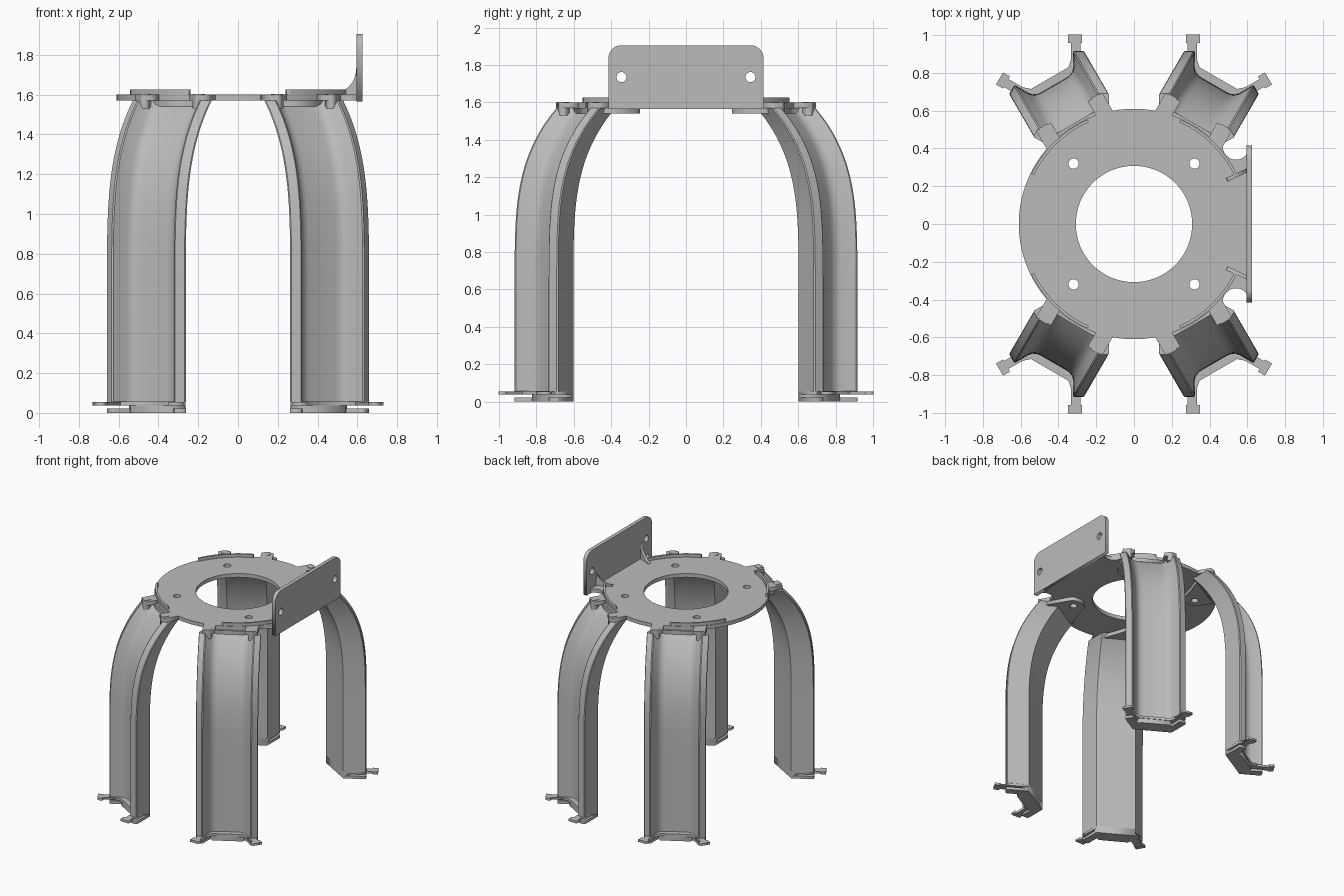
import bpy, bmesh, math
from mathutils import Matrix, Vector

cube = bpy.data.objects.get("Cube")
if cube:
    bpy.data.objects.remove(cube, do_unlink=True)

GREY = (0.5, 0.5, 0.5, 1)
grey = bpy.data.materials.new("plain grey")
grey.use_nodes = True
grey.diffuse_color = GREY
grey.node_tree.nodes["Principled BSDF"].inputs["Base Color"].default_value = GREY

LEG = Matrix.Rotation(math.radians(60), 4, 'Z')   # local x = outward, y = sideways
PLATE_LOW, PLATE_TOP = 1.57, 1.6
BOTH = (True, True)


def finish(name, bm, mirror=(False, False), smooth=False):
    """Turn a bmesh into a finished object, optionally mirrored about the centre."""
    bmesh.ops.remove_doubles(bm, verts=bm.verts, dist=0.0002)
    bmesh.ops.recalc_face_normals(bm, faces=bm.faces)
    mesh = bpy.data.meshes.new(name)
    bm.to_mesh(mesh)
    bm.free()
    mesh.materials.clear()
    mesh.materials.append(grey)
    obj = bpy.data.objects.new(name, mesh)
    bpy.context.collection.objects.link(obj)
    if any(mirror):
        mod = obj.modifiers.new("mirror", 'MIRROR')
        mod.use_axis = (*mirror, False)
        mod.use_mirror_merge = False
    if smooth:
        bpy.ops.object.select_all(action='DESELECT')
        obj.select_set(True)
        bpy.context.view_layer.objects.active = obj
        bpy.ops.object.shade_smooth_by_angle(angle=math.radians(25))


def prism(name, loops, low, high, matrix=Matrix(), mirror=(False, False)):
    """Extrude a flat outline, with further loops as holes, from low to high."""
    curve = bpy.data.curves.new(name, 'CURVE')
    curve.dimensions = '2D'
    curve.fill_mode = 'BOTH'
    curve.extrude = (high - low) / 2
    for loop in loops:
        spline = curve.splines.new('POLY')
        spline.points.add(len(loop) - 1)
        for point, (x, y) in zip(spline.points, loop):
            point.co = (x, y, 0, 1)
        spline.use_cyclic_u = True
    temp = bpy.data.objects.new(name + " outline", curve)
    bpy.context.collection.objects.link(temp)
    graph = bpy.context.evaluated_depsgraph_get()
    mesh = bpy.data.meshes.new_from_object(temp.evaluated_get(graph))
    bm = bmesh.new()
    bm.from_mesh(mesh)
    bpy.data.objects.remove(temp, do_unlink=True)
    bpy.data.curves.remove(curve)
    bpy.data.meshes.remove(mesh)
    bm.transform(matrix @ Matrix.Translation((0, 0, (low + high) / 2)))
    finish(name, bm, mirror)


def arc(cx, cy, radius, start, end, steps=16):
    angles = [math.radians(start + (end - start) * i / steps) for i in range(steps + 1)]
    return [(cx + radius * math.cos(a), cy + radius * math.sin(a)) for a in angles]


def circle(cx, cy, radius, steps=24):
    return arc(cx, cy, radius, 0, 360, steps)[:-1]


def rect(x0, x1, y0, y1):
    return [(x0, y0), (x1, y0), (x1, y1), (x0, y1)]


def symmetric(half):
    return half + [(x, -y) for x, y in reversed(half)]


# Ring plate with a straight side that meets the bracket in two fillets
outline = arc(0, 0, 0.61, 43, 317, 80)
outline += arc(0.54, -0.41, 0.07, 180, 0, 12)
outline += arc(0.54, 0.41, 0.07, 0, -180, 12)
bolt_holes = [circle(0.32 * sx, 0.32 * sy, 0.027) for sx in (-1, 1) for sy in (-1, 1)]
prism("ring_plate", [outline, circle(0, 0, 0.308, 64)] + bolt_holes, PLATE_LOW, PLATE_TOP)

# Raised locating lips on the plate
prism("locating_lip", [arc(0, 0, 0.605, 26, 66) + arc(0, 0, 0.59, 66, 26)],
      PLATE_TOP, 1.625, mirror=BOTH)

# Upright bracket: local x -> y, local y -> z, local z -> x
upright = Matrix(((0, 0, 1, 0), (1, 0, 0, 0), (0, 1, 0, 0), (0, 0, 0, 1)))
panel = [(-0.415, 1.565), (0.415, 1.565)]
panel += arc(0.345, 1.835, 0.07, 0, 90, 8) + arc(-0.345, 1.835, 0.07, 90, 180, 8)
prism("bracket", [panel, circle(-0.345, 1.735, 0.027), circle(0.345, 1.735, 0.027)],
      0.595, 0.625, upright)

# Concave gussets behind the bracket, angled along the plate edge
standing = Matrix.Translation((0.6, 0.285, 0)) @ Matrix.Rotation(math.radians(25), 4, 'Z')
standing = standing @ Matrix.Rotation(math.pi / 2, 4, 'X')
gusset = [(0, 1.59), (-0.12, 1.59)] + arc(-0.12, 1.73, 0.118, -90, 0, 10)
prism("bracket_gusset", [gusset], -0.01, 0.01, standing, (False, True))

# Channel section of a leg with flared, blunt flanges: (outward, sideways)
channel = symmetric([(0, 0.147), (0.14, 0.228), (0.148, 0.225), (0.172, 0.184),
                     (0.169, 0.176), (0.1, 0.137), (0.082, 0.12), (0.073, 0.1), (0.07, 0.08)])


def inner_radius(z):
    return 0.78 - 0.26 * max(0, (z - 0.6) / 0.97) ** 3.7


# Curved legs: the channel swept upward and bending in toward the plate
bm = bmesh.new()
heights = [0.055, 0.6] + [0.6 + 0.97 * (i / 22) ** 0.7 for i in range(1, 23)]
rings = []
for z in heights:
    rings.append([bm.verts.new(LEG @ Vector((inner_radius(z) + x, y, z))) for x, y in channel])
for a, b in zip(rings, rings[1:]):
    for i in range(len(channel)):
        j = (i + 1) % len(channel)
        bm.faces.new((a[i], a[j], b[j], b[i]))
bm.faces.new(rings[0])
bm.faces.new(rings[-1])
finish("curved_leg", bm, BOTH, smooth=True)

# Mounting tab on the leg top, bolted below the plate
hole = LEG.inverted() @ Vector((0.32, 0.32, 0))
tab = [(0.62, -0.2), (0.42, -0.2), (0.385, -0.175), (0.36, -0.12),
       (0.37, -0.06), (0.46, 0.03), (0.56, 0.15), (0.62, 0.18)]
prism("leg_mounting_tab", [tab, circle(hole.x, hole.y, 0.027)], 1.54, PLATE_LOW, LEG, BOTH)

# Foot: thin shoe, solid sole block and a collar that follows the channel
prism("foot_shoe", [[(0.78 + x, y) for x, y in channel]], 0, 0.022, LEG, BOTH)
prism("foot_sole", [symmetric([(0.78, 0.147), (0.82, 0.16), (0.888, 0.11)])],
      0, 0.056, LEG, BOTH)
prism("foot_collar", [symmetric([(0.78, 0.147), (0.92, 0.226), (0.95, 0.18), (0.892, 0.115)])],
      0.037, 0.057, LEG, BOTH)

hammer = [(0, -0.024), (0.115, -0.024), (0.115, -0.04), (0.158, -0.04),
          (0.158, 0.034), (0.115, 0.034), (0.115, 0.024), (0, 0.024)]
for side, label in ((1, "inner"), (-1, "outer")):
    # Hammer-headed foot lug, splayed away from the leg centre
    place = LEG @ Matrix.Translation((0.885, 0.155 * side, 0))
    place = place @ Matrix.Rotation(math.radians(30 * side), 4, 'Z')
    prism(label + "_foot_lug", [[(x, y * side) for x, y in hammer]], 0.037, 0.055, place, BOTH)

    # Plate ear and the clip that hooks over it
    seat = LEG @ Matrix.Translation((0, 0.157 * side, 0))
    prism(label + "_plate_ear", [rect(0.56, 0.685, -0.045, 0.045)],
          PLATE_LOW, PLATE_TOP, seat, BOTH)
    prism(label + "_leg_clip", [rect(0.64, 0.69, -0.022, 0.022)], 1.53, 1.603, seat, BOTH)
